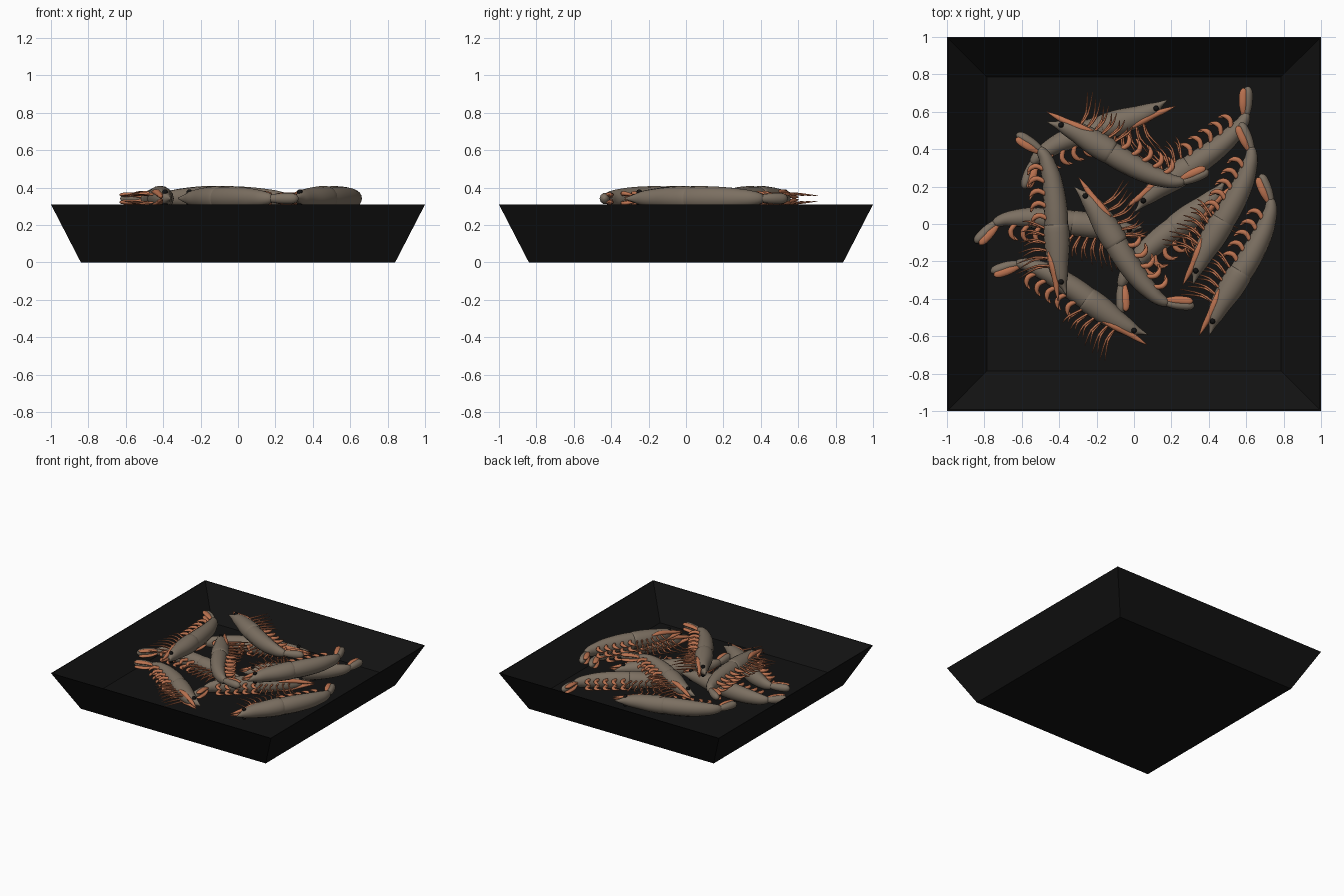
import bpy, bmesh, math
from mathutils import Vector

if "Cube" in bpy.data.objects:
    bpy.data.objects.remove(bpy.data.objects["Cube"])


def material(name, color):
    m = bpy.data.materials.new(name)
    m.diffuse_color = (*color, 1)
    m.use_nodes = True
    m.node_tree.nodes["Principled BSDF"].inputs["Base Color"].default_value = m.diffuse_color
    return m


BLACK = material("black", (0.006, 0.006, 0.006))
SHELL = material("grey_shell", (0.2, 0.16, 0.12))
ORANGE = material("orange", (0.5, 0.17, 0.08))


def finish(bm, name, mat, smooth=True):
    bmesh.ops.recalc_face_normals(bm, faces=bm.faces)
    me = bpy.data.meshes.new(name)
    bm.to_mesh(me)
    bm.free()
    me.materials.append(mat)
    if smooth:
        me.shade_smooth()
    return me


def resample(rows, n):
    """Catmull-Rom through rows of numbers, n steps per span."""
    rows = [Vector(r) for r in rows]
    pad = [rows[0]] + rows + [rows[-1]]
    out = []
    for i in range(1, len(pad) - 2):
        a, b, c, d = pad[i - 1:i + 3]
        for k in range(n):
            t = k / n
            out.append(0.5 * (2 * b + (c - a) * t + (2 * a - 5 * b + 4 * c - d) * t * t
                              + (3 * b - a - 3 * c + d) * t ** 3))
    return out + [rows[-1]]


def tube(bm, rows, segs=12, n=3):
    """Loft rows of (x, y, z, half width in plan, half height)."""
    pts = resample(rows, n)
    rings = []
    for i, p in enumerate(pts):
        a, b = pts[max(i - 1, 0)], pts[min(i + 1, len(pts) - 1)]
        tan = Vector(b[:3]) - Vector(a[:3])
        tan.normalize()
        side = Vector((0, 0, 1)).cross(tan).normalized()
        up = tan.cross(side)
        w, h = max(p[3], 0.001), max(p[4], 0.001)
        rings.append([bm.verts.new(Vector(p[:3]) + side * w * math.cos(q) + up * h * math.sin(q))
                      for q in (2 * math.pi * k / segs for k in range(segs))])
    for r, s in zip(rings, rings[1:]):
        for k in range(segs):
            bm.faces.new((r[k], r[(k + 1) % segs], s[(k + 1) % segs], s[k]))
    bm.faces.new(rings[0])
    bm.faces.new(rings[-1])


# Square serving tray: outer taper, sharp rim, inner floor
bm = bmesh.new()
loops = []
for half, z in ((0.84, 0), (1.0, 0.31), (0.993, 0.31), (0.785, 0.1)):
    loops.append([bm.verts.new((sx * half, sy * half, z))
                  for sx, sy in ((-1, -1), (1, -1), (1, 1), (-1, 1))])
for r, s in zip(loops, loops[1:]):
    for k in range(4):
        bm.faces.new((r[k], r[(k + 1) % 4], s[(k + 1) % 4], s[k]))
bm.faces.new(loops[0])
bm.faces.new(loops[-1])
tray = bpy.data.objects.new("tray", finish(bm, "tray", BLACK, False))
bpy.context.collection.objects.link(tray)

# Shrimp lying on its side: eye at x = 0, tail towards +x, belly towards +y
parts = {}

# Carapace with rostrum
bm = bmesh.new()
tube(bm, [(-0.075, -0.02, 0, 0.002, 0.004), (-0.03, -0.012, 0, 0.016, 0.02),
          (0.02, 0.0, 0, 0.04, 0.04), (0.1, 0.004, 0, 0.056, 0.054),
          (0.2, -0.004, 0, 0.068, 0.064), (0.29, -0.01, 0, 0.069, 0.068),
          (0.31, -0.011, 0, 0.06, 0.06)], 16)
parts["carapace"] = finish(bm, "carapace", SHELL)

# Abdomen
bm = bmesh.new()
tube(bm, [(0.27, -0.01, 0, 0.062, 0.062), (0.36, -0.018, 0, 0.064, 0.066),
          (0.46, -0.022, 0, 0.06, 0.064), (0.55, -0.02, 0, 0.053, 0.058),
          (0.62, -0.01, 0, 0.045, 0.05), (0.67, 0.0, 0, 0.036, 0.042),
          (0.71, 0.02, 0, 0.026, 0.03), (0.725, 0.035, 0, 0.012, 0.015)], 16)
parts["abdomen"] = finish(bm, "abdomen", SHELL)

# Cheek stripe and antennal scale on each flank
bm = bmesh.new()
for s in (-1, 1):
    tube(bm, [(-0.1, 0.028, s * 0.006, 0.002, 0.003), (-0.04, 0.028, s * 0.012, 0.013, 0.012),
              (0.02, 0.028, s * 0.022, 0.017, 0.014), (0.1, 0.034, s * 0.034, 0.02, 0.016),
              (0.17, 0.045, s * 0.036, 0.008, 0.006)], 10)
parts["cheek_scales"] = finish(bm, "cheek_scales", ORANGE)


# Tail fan: grey middle blade with orange side blades
def blade(bm, offset, z, width, height, start=0.0, length=0.2):
    d, n = Vector((0.64, 0.77)), Vector((-0.77, 0.64))
    rows = []
    for t, f in ((0, 0.3), (0.2, 0.65), (0.5, 0.95), (0.8, 1), (0.94, 0.7), (1, 0.15)):
        p = Vector((0.68, -0.01)) + d * (start + length * t) + n * offset * min(1, t * 2.5)
        rows.append((p.x, p.y, z * min(1, t * 2), width * f, height * f))
    tube(bm, rows, 10)


bm = bmesh.new()
blade(bm, -0.012, 0, 0.027, 0.03)
parts["tail_middle"] = finish(bm, "tail_middle", SHELL)
bm = bmesh.new()
for s in (-1, 1):
    blade(bm, 0.012, s * 0.02, 0.022, 0.012, 0.01, 0.18)
parts["tail_blades"] = finish(bm, "tail_blades", ORANGE)

# Walking legs (long, thin) and swimming legs (short, curved), both flanks
bm = bmesh.new()
for s in (-1, 1):
    for i in range(6):
        x, z = 0.09 + 0.04 * i, s * 0.02
        tip = 0.06 + 0.055 * i + 0.012 * s
        reach = 0.225 - 0.014 * i + 0.008 * s
        tube(bm, [(x, 0.04, z, 0.007, 0.007), ((x + tip) / 2 + 0.02, 0.12, z * 1.3, 0.006, 0.006),
                  (tip, reach, z * 0.7, 0.002, 0.002)], 6)
parts["walking_legs"] = finish(bm, "walking_legs", ORANGE)
bm = bmesh.new()
for s in (-1, 1):
    for i in range(5):
        x, y, z = 0.345 + 0.066 * i, 0.03 - 0.003 * i, s * 0.024
        tube(bm, [(x, y, z, 0.012, 0.012), (x + 0.022, y + 0.035, z * 1.1, 0.014, 0.013),
                  (x + 0.016, y + 0.065, z, 0.013, 0.01),
                  (x - 0.012 + 0.008 * s, y + 0.087, z * 0.8, 0.004, 0.004)], 8)
parts["swimming_legs"] = finish(bm, "swimming_legs", ORANGE)

# Eyes
bm = bmesh.new()
for s in (-1, 1):
    v = bmesh.ops.create_uvsphere(bm, u_segments=12, v_segments=8, radius=0.015)["verts"]
    bmesh.ops.translate(bm, verts=v, vec=(0, 0, s * 0.034))
parts["eyes"] = finish(bm, "eyes", BLACK)

# Arrangement: eye position, tail tip position, height of the centre plane
LOW, HIGH = 0.175, 0.342
shrimps = [
    ((0.118, 0.618), (-0.583, 0.18), LOW), ((-0.025, -0.03), (-0.85, -0.11), LOW),
    ((0.0, -0.57), (-0.77, -0.265), LOW), ((0.05, 0.125), (0.6, 0.74), LOW),
    ((0.42, -0.52), (0.67, 0.275), LOW), ((0.45, 0.17), (-0.06, -0.485), LOW),
    ((-0.39, 0.53), (0.41, 0.29), HIGH), ((-0.39, -0.31), (-0.64, 0.49), HIGH),
    ((-0.26, 0.15), (0.33, -0.43), HIGH), ((0.33, -0.25), (0.56, 0.545), HIGH),
]
for i, (eye, tip, z) in enumerate(shrimps, 1):
    angle = math.atan2(tip[1] - eye[1], tip[0] - eye[0]) - math.atan2(0.145, 0.81)
    for name, me in parts.items():
        ob = bpy.data.objects.new(f"shrimp_{i}_{name}", me)
        ob.location = (*eye, z)
        ob.rotation_euler.z = angle
        bpy.context.collection.objects.link(ob)
